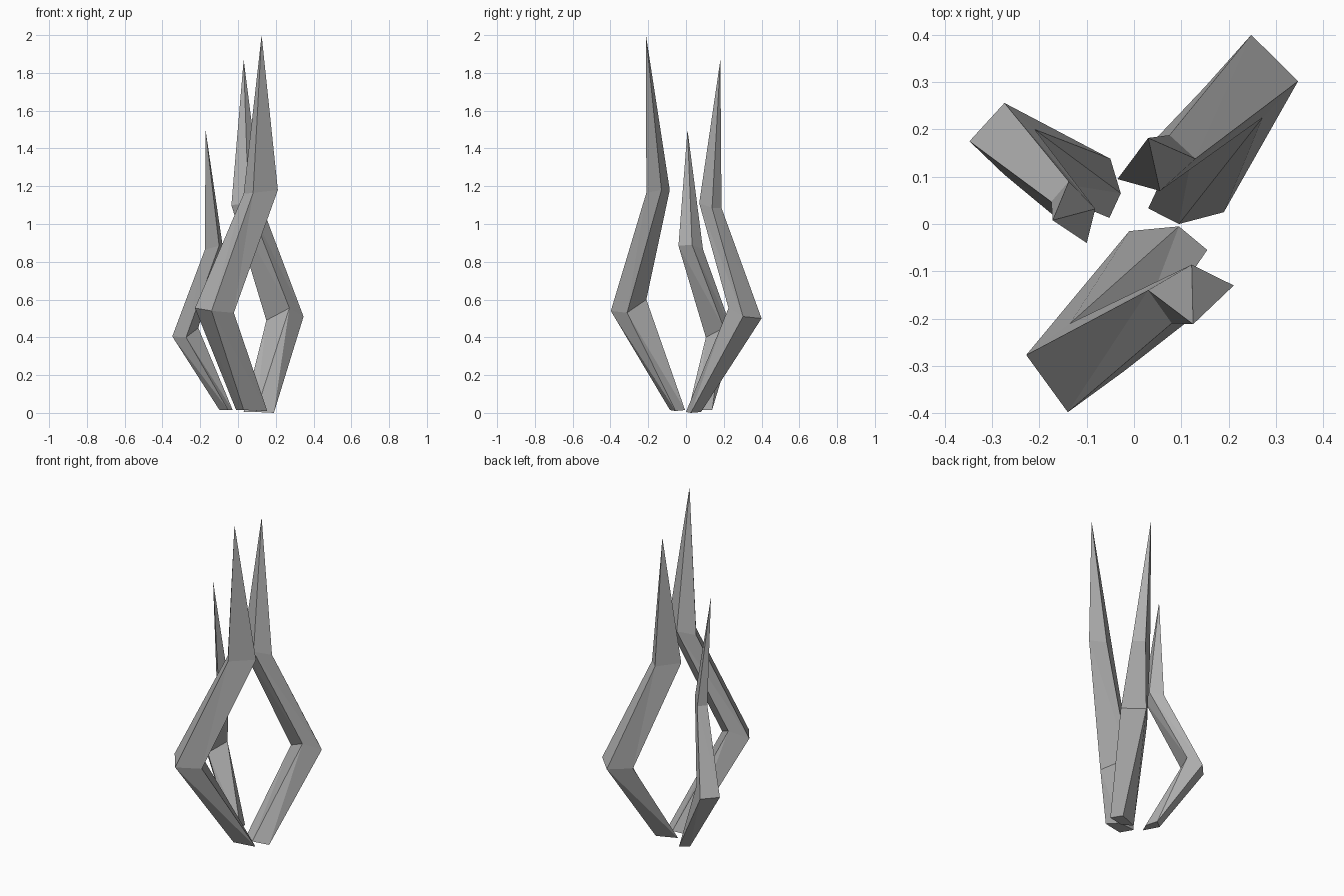
import bpy, bmesh

# Dark grey stone
stone = bpy.data.materials.new("dark_grey")
stone.diffuse_color = (.43, .43, .43, 1)


def make_shard(name, rings, tip):
    """Loft four-sided rings upward, cap the foot and close to a point."""
    bm = bmesh.new()
    loops = [[bm.verts.new(p) for p in ring] for ring in rings]
    bm.faces.new(loops[0][::-1])
    for low, high in zip(loops, loops[1:]):
        for i in range(4):
            j = (i + 1) % 4
            # split the twisted sides into flat facets
            bm.faces.new((low[i], low[j], high[i]))
            bm.faces.new((low[j], high[j], high[i]))
    point = bm.verts.new(tip)
    for i in range(4):
        bm.faces.new((loops[-1][i], loops[-1][(i + 1) % 4], point))
    bmesh.ops.recalc_face_normals(bm, faces=bm.faces)
    mesh = bpy.data.meshes.new(name)
    bm.to_mesh(mesh)
    bm.free()
    mesh.materials.append(stone)
    obj = bpy.data.objects.new(name, mesh)
    bpy.context.collection.objects.link(obj)


# Front shard: foot, elbow, shoulder, tip
make_shard("front_shard", [
    [(-.01, -.015, .015), (.03, -.085, .015), (.155, -.055, .01), (.095, -.005, .015)],
    [(-.228, -.277, .555), (-.14, -.398, .54), (-.022, -.312, .53), (-.135, -.21, .60)],
    [(.03, -.14, 1.16), (.08, -.21, 1.165), (.211, -.13, 1.18), (.122, -.086, 1.18)],
], (.125, -.212, 2.0))

# Back right shard
make_shard("back_right_shard", [
    [(.19, .025, 0), (.145, .08, .005), (.03, .033, .005), (.095, 0, .005)],
    [(.347, .302, .51), (.248, .40, .50), (.15, .29, .49), (.272, .225, .555)],
    [(.13, .138, 1.085), (.075, .188, 1.085), (-.035, .095, 1.10), (.055, .07, 1.11)],
], (.03, .182, 1.87))

# Left shard, the shortest
make_shard("left_shard", [
    [(-.05, .138, .015), (-.098, .10, .015), (-.052, .013, .015), (-.028, .065, .015)],
    [(-.274, .256, .405), (-.348, .175, .405), (-.275, .105, .40), (-.21, .20, .45)],
    [(-.138, .09, .865), (-.175, .047, .865), (-.10, -.04, .885), (-.082, .032, .89)],
], (-.172, .008, 1.5))
